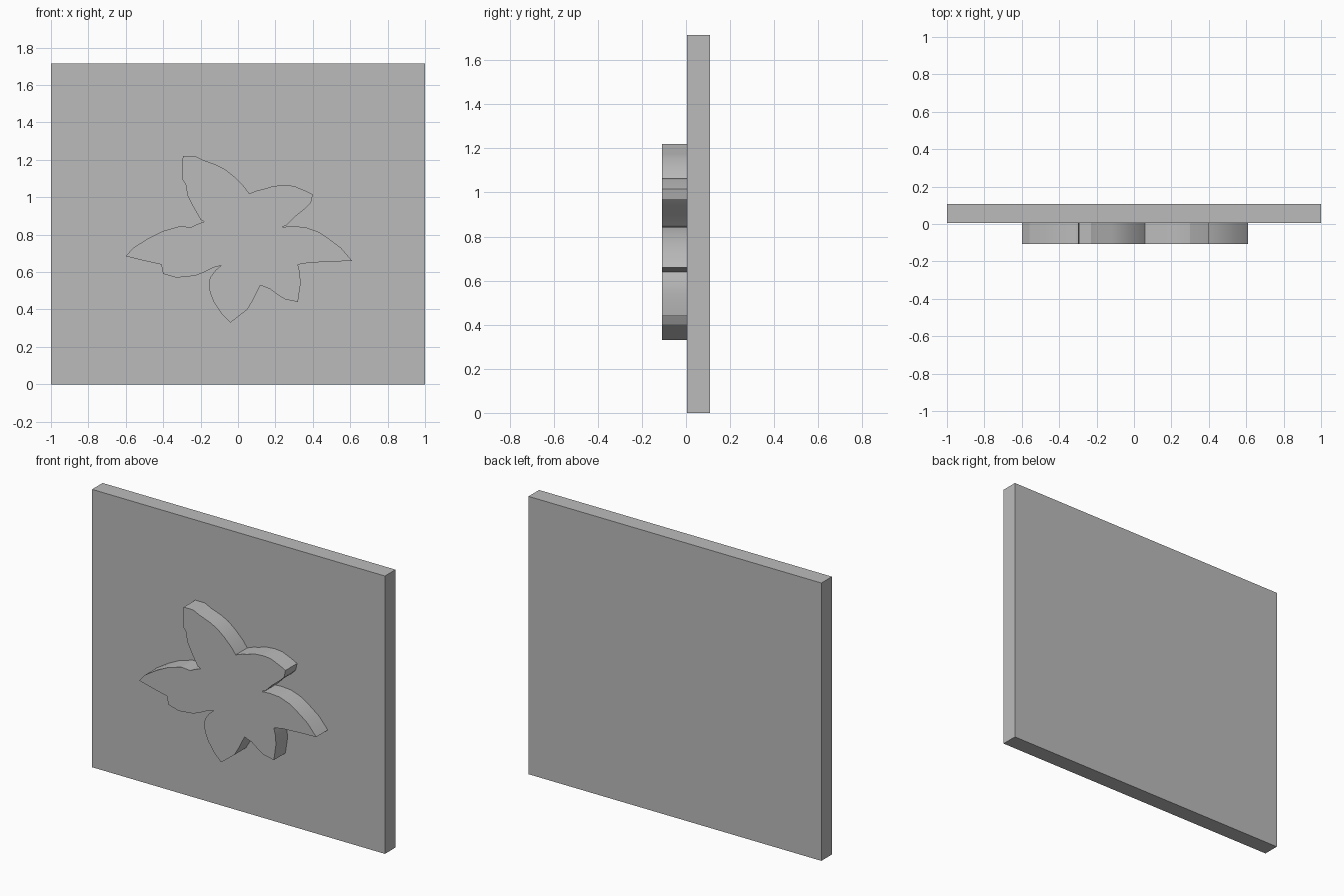
import bpy
import bmesh
import math

default_cube = bpy.data.objects.get("Cube")
if default_cube:
    bpy.data.objects.remove(default_cube, do_unlink=True)

WIDTH, HEIGHT = 2.0, 1.715
FRONT, SEAM, BACK = -0.108, 0.005, 0.108


def make_material(name, colour):
    material = bpy.data.materials.new(name)
    material.use_nodes = True
    material.diffuse_color = colour
    material.node_tree.nodes["Principled BSDF"].inputs["Base Color"].default_value = colour
    return material


def extrude_outline(name, outline, y_front, y_back, material):
    """Fill an x-z outline at y_front and extrude it straight to y_back."""
    bm = bmesh.new()
    face = bm.faces.new([bm.verts.new((x, y_front, z)) for x, z in outline])
    extruded = bmesh.ops.extrude_face_region(bm, geom=[face], use_keep_orig=True)
    moved = [v for v in extruded["geom"] if isinstance(v, bmesh.types.BMVert)]
    bmesh.ops.translate(bm, verts=moved, vec=(0, y_back - y_front, 0))
    bmesh.ops.recalc_face_normals(bm, faces=bm.faces)
    mesh = bpy.data.meshes.new(name)
    bm.to_mesh(mesh)
    bm.free()
    mesh.materials.append(material)
    obj = bpy.data.objects.new(name, mesh)
    bpy.context.collection.objects.link(obj)
    return obj


grey = make_material("plain grey", (0.5, 0.5, 0.5, 1.0))

# Backing panel
half = WIDTH / 2
panel = [(-half, 0), (half, 0), (half, HEIGHT), (-half, HEIGHT)]
extrude_outline("backing_panel", panel, SEAM, BACK, grey)

# Petal edges in hundredths, clockwise, each running from one notch to the next
upper_left_petal = [(-18, 87), (-20, 88), (-24, 95), (-27, 101), (-28, 107), (-30, 110),
                    (-29.5, 122), (-23, 122), (-19, 120), (-12, 117.5), (-7, 115),
                    (-2, 111), (3, 106)]
upper_right_petal = [(6, 102), (10, 103.5), (14, 104.5), (19, 106), (25, 106.5), (30, 106),
                     (36, 103.5), (40, 101.5), (39, 97), (36, 94), (31, 90), (26, 85)]
right_petal = [(23, 84), (29, 84.5), (36, 84), (43, 81.5), (49, 77.5), (55, 73),
               (61, 66), (48, 65.5), (38, 65)]
lower_right_petal = [(32, 64), (33, 60), (33.5, 54), (32, 44), (25, 45.5), (21, 48), (17, 51)]
bottom_petal = [(12, 53), (10, 49), (8, 45), (5, 40), (-4, 33), (-9, 38), (-13, 44),
                (-15, 49), (-15.5, 53), (-15, 57), (-12, 61)]
left_petal = [(-9, 63.5), (-13, 62.5), (-18, 60), (-23, 58), (-33, 57), (-40, 59),
              (-41, 64), (-50, 66), (-60, 68.5), (-56, 73), (-48, 78), (-40, 82),
              (-31, 84.5), (-25, 84), (-22, 85.5)]

# Raised flower on the front of the panel
petals = (upper_left_petal, upper_right_petal, right_petal,
          lower_right_petal, bottom_petal, left_petal)
outline = [(x / 100, z / 100) for petal in petals for x, z in petal]
flower = extrude_outline("raised_flower", outline, FRONT, SEAM, grey)

# Soften only the gentle bends in the petal walls
bpy.ops.object.select_all(action="DESELECT")
flower.select_set(True)
bpy.context.view_layer.objects.active = flower
bpy.ops.object.shade_smooth_by_angle(angle=math.radians(15))
